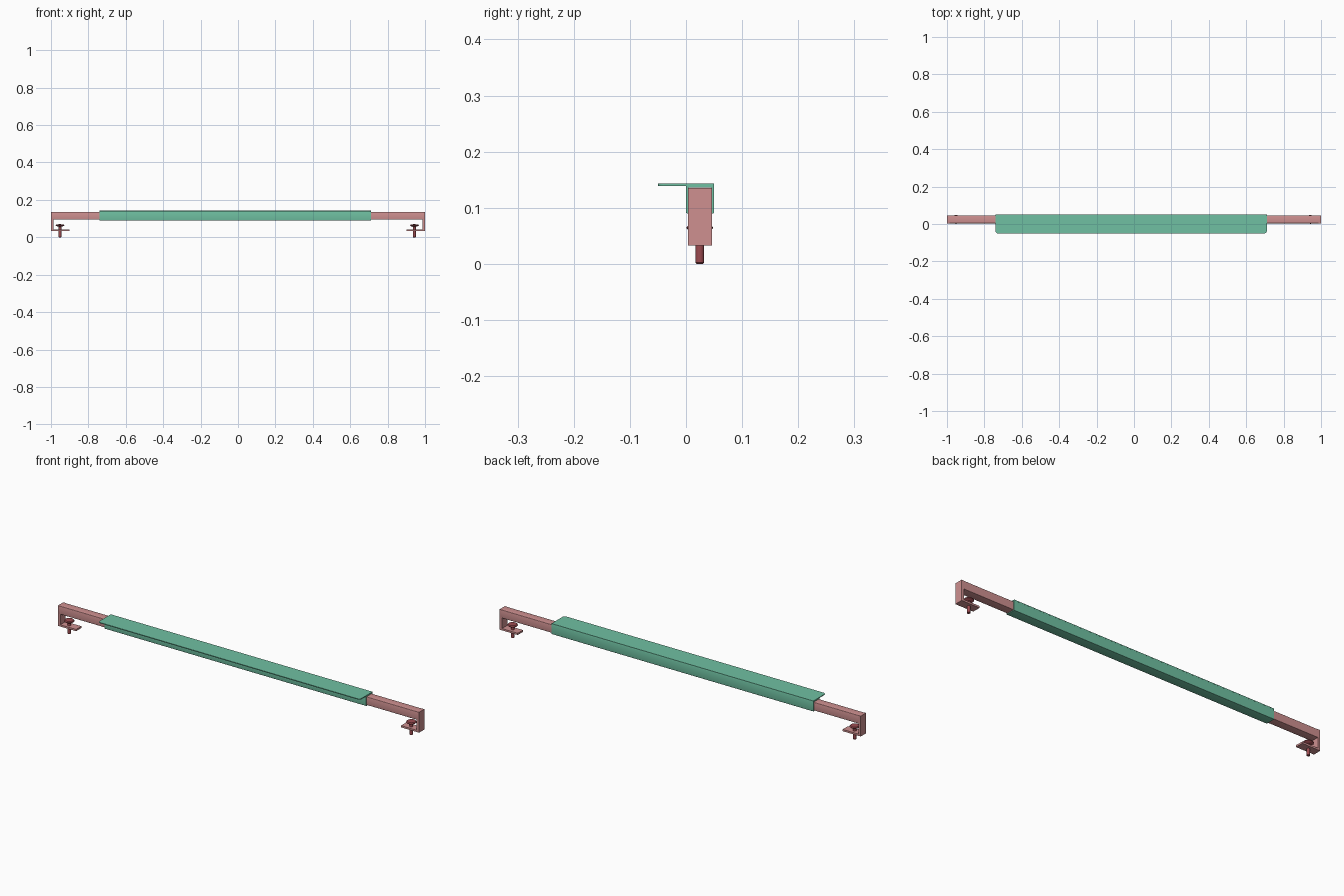
import bpy, bmesh, math
from mathutils import Vector

if "Cube" in bpy.data.objects:
    bpy.data.objects.remove(bpy.data.objects["Cube"])


def material(name, rgb):
    m = bpy.data.materials.new(name)
    m.diffuse_color = (*rgb, 1)
    m.use_nodes = True
    m.node_tree.nodes["Principled BSDF"].inputs["Base Color"].default_value = m.diffuse_color
    return m


GREEN = material("green_paint", (0.16, 0.53, 0.36))
PINK = material("pink_paint", (0.62, 0.28, 0.28))
RED = material("dark_red", (0.33, 0.07, 0.08))


def finish(name, bm, mat, smooth=False):
    bmesh.ops.recalc_face_normals(bm, faces=bm.faces)
    me = bpy.data.meshes.new(name)
    bm.to_mesh(me)
    bm.free()
    ob = bpy.data.objects.new(name, me)
    bpy.context.collection.objects.link(ob)
    me.materials.append(mat)
    if smooth:
        bpy.context.view_layer.objects.active = ob
        ob.select_set(True)
        bpy.ops.object.shade_smooth_by_angle(angle=math.radians(35))
        ob.select_set(False)
    return ob


def rounded_rect(u0, u1, v0, v1, r, n=3):
    pts = []
    for k, (cu, cv) in enumerate([(u1 - r, v1 - r), (u0 + r, v1 - r),
                                  (u0 + r, v0 + r), (u1 - r, v0 + r)]):
        for i in range(n + 1):
            a = math.pi / 2 * (k + i / n)
            pts.append((cu + r * math.cos(a), cv + r * math.sin(a)))
    return pts


def tube(name, x0, x1, y0, y1, z0, z1, wall, r, mat):
    """Hollow square tube along x with small corner radii."""
    bm = bmesh.new()
    outer = rounded_rect(y0, y1, z0, z1, r)
    inner = rounded_rect(y0 + wall, y1 - wall, z0 + wall, z1 - wall, r / 2)
    rings = [[bm.verts.new((x, y, z)) for y, z in p]
             for x, p in ((x0, outer), (x1, outer), (x1, inner), (x0, inner))]
    n = len(outer)
    for a in range(4):
        p, q = rings[a], rings[(a + 1) % 4]
        for i in range(n):
            j = (i + 1) % n
            bm.faces.new((p[i], p[j], q[j], q[i]))
    return finish(name, bm, mat, True)


def prism(name, pts, offset, mat):
    """Extrude a closed outline by an offset."""
    bm = bmesh.new()
    f = bm.faces.new([bm.verts.new(p) for p in pts])
    res = bmesh.ops.extrude_face_region(bm, geom=[f], use_keep_orig=True)
    vs = [g for g in res["geom"] if isinstance(g, bmesh.types.BMVert)]
    bmesh.ops.translate(bm, verts=vs, vec=Vector(offset))
    return finish(name, bm, mat)


def lathe(name, profile, x, y, mat, n=24):
    bm = bmesh.new()
    vs = [bm.verts.new((x + r, y, z)) for r, z in profile]
    es = [bm.edges.new(e) for e in zip(vs, vs[1:])]
    bmesh.ops.spin(bm, geom=vs + es, cent=(x, y, 0), axis=(0, 0, 1),
                   angle=2 * math.pi, steps=n)
    bmesh.ops.remove_doubles(bm, verts=bm.verts, dist=1e-5)
    return finish(name, bm, mat, True)


# Green sleeve and its flat top plate with rounded front corners
tube("sleeve", -0.74, 0.71, 0.0, 0.05, 0.09, 0.14, 0.004, 0.002, GREEN)
r = 0.012
plate = [(-0.74, 0.05), (0.71, 0.05)]
for cx, a0 in ((0.71 - r, 0), (-0.74 + r, -90)):
    for i in range(6):
        a = math.radians(a0 - 18 * i)
        plate.append((cx + r * math.cos(a), -0.05 + r + r * math.sin(a)))
prism("top_plate", [(x, y, 0.139) for x, y in plate], (0, 0, 0.004), GREEN)

# Sliding arms, clamp jaws and clamp screws, one set per end
screw = [(0, 0), (0.006, 0), (0.008, 0.002), (0.008, 0.056), (0.020, 0.060),
         (0.0235, 0.063), (0.0235, 0.065), (0.020, 0.069), (0, 0.070)]
for side, s, sx in (("left", -1, -0.952), ("right", 1, 0.943)):
    x0, x1 = sorted((s * 0.995, s * 0.45))
    tube(side + "_arm", x0, x1, 0.004, 0.046, 0.094, 0.135, 0.004, 0.002, PINK)
    jaw = [(1.0, 0.135), (1.0, 0.033), (0.9, 0.033), (0.9, 0.042),
           (0.987, 0.042), (0.987, 0.135)]
    prism(side + "_jaw", [(s * x, 0.004, z) for x, z in jaw], (0, 0.042, 0), PINK)
    lathe(side + "_screw", screw, sx, 0.0245, RED)
